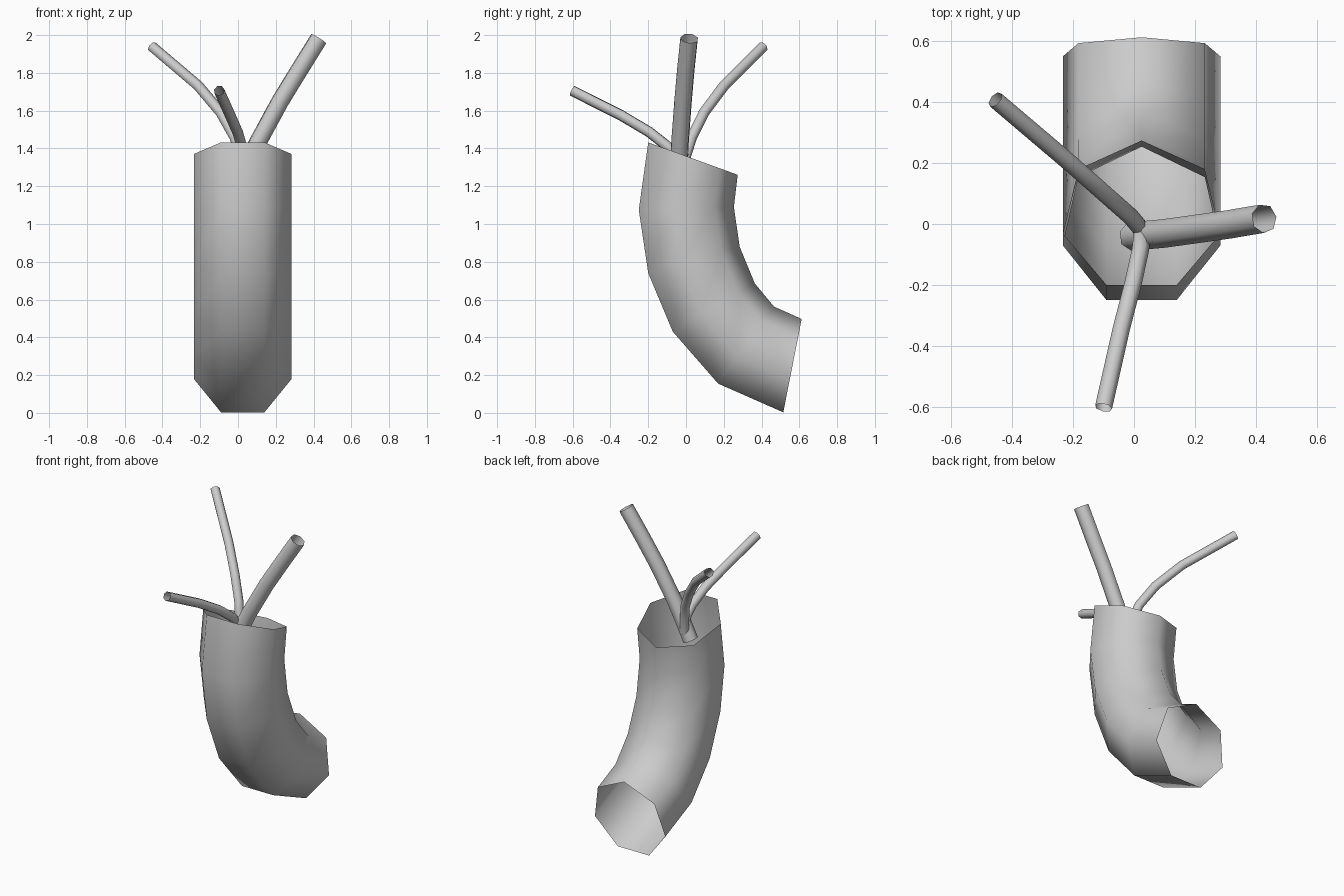
import bpy, bmesh, math
from mathutils import Vector

if "Cube" in bpy.data.objects:
    bpy.data.objects.remove(bpy.data.objects["Cube"])

SIDES = 7


def skin(name, rings):
    """Open tube through a list of vertex rings, smooth shaded."""
    bm = bmesh.new()
    vs = [[bm.verts.new(p) for p in ring] for ring in rings]
    for a, b in zip(vs, vs[1:]):
        for i in range(SIDES):
            j = (i + 1) % SIDES
            bm.faces.new((a[i], a[j], b[j], b[i]))
    bmesh.ops.recalc_face_normals(bm, faces=bm.faces)
    for f in bm.faces:
        f.smooth = True
    mesh = bpy.data.meshes.new(name)
    bm.to_mesh(mesh)
    bm.free()
    ob = bpy.data.objects.new(name, mesh)
    bpy.context.collection.objects.link(ob)
    return ob


def ring(centre, u, v, r):
    """Heptagon with its apex along u."""
    angles = [math.tau * i / SIDES for i in range(SIDES)]
    return [centre + r * (math.cos(t) * u + math.sin(t) * v) for t in angles]


def strand(name, pts, r):
    pts = [Vector(p) for p in pts]
    rings = []
    side = Vector((pts[-1].y - pts[0].y, pts[0].x - pts[-1].x, 0)).normalized()
    for i, p in enumerate(pts):
        d = (pts[min(i + 1, len(pts) - 1)] - pts[max(i - 1, 0)]).normalized()
        v = (side - d * side.dot(d)).normalized()
        rings.append(ring(p, d.cross(v), v, r))
    return skin(name, rings)


# Curved main tube: (front y, z, back y, z) of each section
sections = [(-.20, 1.432, .275, 1.26), (-.25, 1.075, .255, 1.09),
            (-.20, .74, .285, .88), (-.07, .43, .365, .685),
            (.17, .155, .467, .565), (.515, .003, .613, .50)]
R = 0.265
flat = math.cos(math.pi / SIDES)
rings = []
for fy, fz, by, bz in sections:
    front, back = Vector((.025, fy, fz)), Vector((.025, by, bz))
    u = (back - front).normalized()
    rings.append(ring(front + u * R * flat, u, Vector((1, 0, 0)), R))
skin("main_tube", rings)

# Three thin strands rising from the opening
strand("thick_strand", [(-.005, -.04, 1.2), (.05, -.035, 1.32), (.106, -.03, 1.436),
                        (.222, -.014, 1.65), (.32, 0, 1.81), (.427, .018, 1.982)], .048)
strand("left_strand", [(.02, -.015, 1.25), (.01, -.002, 1.36), (-.015, .028, 1.455),
                       (-.09, .094, 1.588), (-.21, .2, 1.73), (-.455, .408, 1.938)], .029)
strand("front_strand", [(.028, -.02, 1.25), (.026, -.04, 1.345), (.02, -.09, 1.405),
                        (-.003, -.195, 1.488), (-.042, -.345, 1.577),
                        (-.1, -.602, 1.706)], .029)
